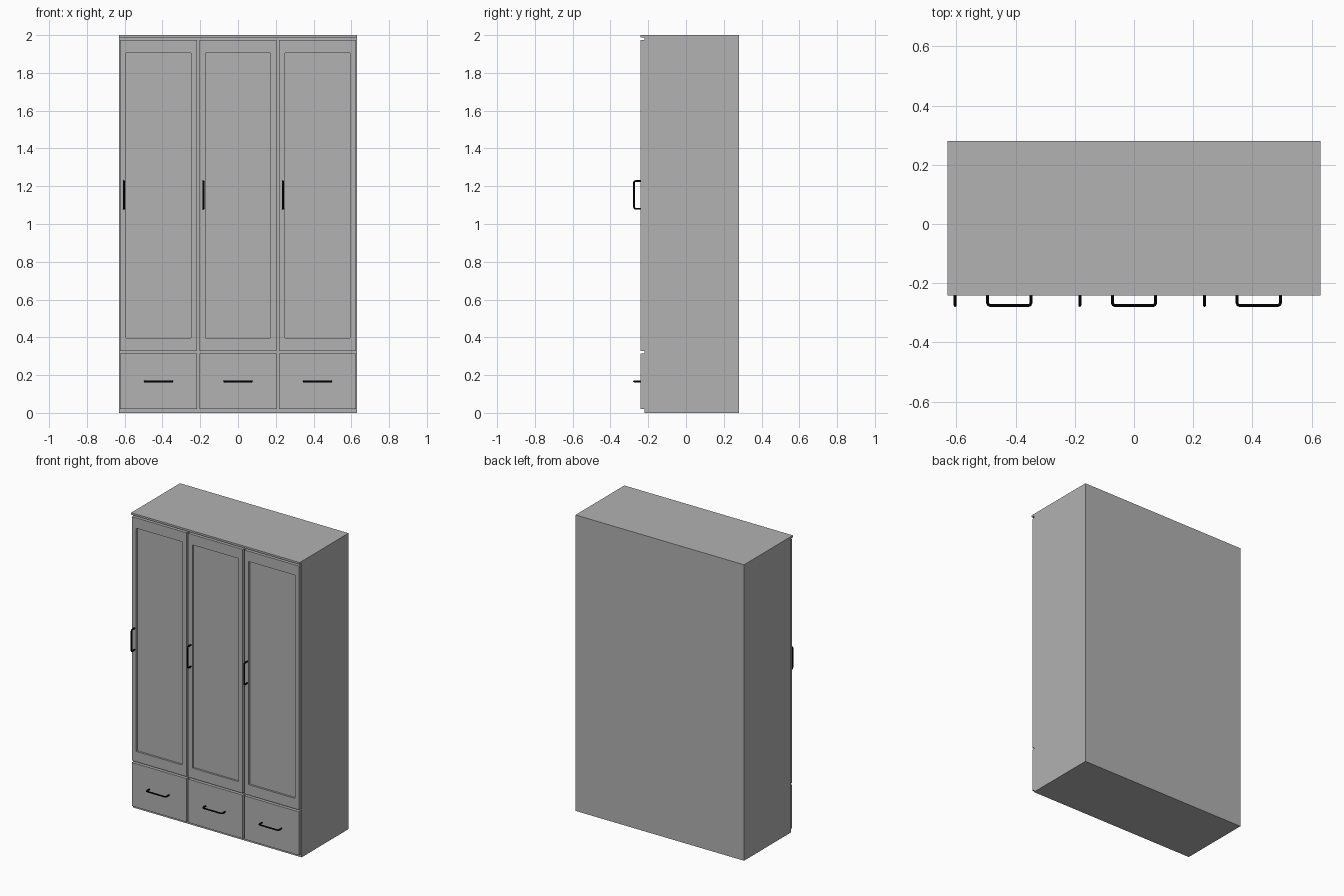
import bpy, bmesh
from mathutils import Vector

if "Cube" in bpy.data.objects:
    bpy.data.objects.remove(bpy.data.objects["Cube"])


def material(name, rgb):
    m = bpy.data.materials.new(name)
    m.diffuse_color = (*rgb, 1)
    m.use_nodes = True
    m.node_tree.nodes["Principled BSDF"].inputs["Base Color"].default_value = m.diffuse_color
    return m


GREY = material("grey_paint", (0.445, 0.445, 0.445))
BLACK = material("black_metal", (0.003, 0.003, 0.003))


def box(name, x0, x1, y0, y1, z0, z1, recess=None):
    """Box part; recess = (side margin, top/bottom margin, depth) sinks a front panel."""
    bm = bmesh.new()
    bmesh.ops.create_cube(bm, size=1)
    for v in bm.verts:
        v.co = Vector((x0 if v.co.x < 0 else x1,
                       y0 if v.co.y < 0 else y1,
                       z0 if v.co.z < 0 else z1))
    if recess:
        side, end, depth = recess
        bm.normal_update()
        front = min(bm.faces, key=lambda f: f.normal.y)
        # frame around the panel
        bmesh.ops.inset_region(bm, faces=[front], thickness=side)
        for v in front.verts:
            v.co.z = z0 + end if v.co.z < (z0 + z1) / 2 else z1 - end
        # sunken panel with straight walls
        bmesh.ops.inset_region(bm, faces=[front], thickness=0.0005)
        for v in front.verts:
            v.co.y += depth
    mesh = bpy.data.meshes.new(name)
    bm.to_mesh(mesh)
    bm.free()
    mesh.materials.append(GREY)
    ob = bpy.data.objects.new(name, mesh)
    bpy.context.collection.objects.link(ob)
    return ob


def handle(name, cx, cz, vertical):
    """Bent bar pull: round bar swept along a U with softened corners."""
    half, front, back, r, c = 0.073, -0.275, -0.235, 0.005, 0.008
    path = [(-half, back), (-half, front + c), (-half + c * 0.3, front + c * 0.3),
            (-half + c, front)]
    path += [(-a, y) for a, y in reversed(path)]
    curve = bpy.data.curves.new(name, 'CURVE')
    curve.dimensions = '3D'
    curve.bevel_depth = r
    curve.bevel_resolution = 2
    curve.use_fill_caps = True
    s = curve.splines.new('POLY')
    s.points.add(len(path) - 1)
    for p, (a, y) in zip(s.points, path):
        p.co = (cx, y, cz + a, 1) if vertical else (cx + a, y, cz, 1)
    curve.materials.append(BLACK)
    ob = bpy.data.objects.new(name, curve)
    bpy.context.collection.objects.link(ob)
    bpy.ops.object.select_all(action='DESELECT')
    ob.select_set(True)
    bpy.context.view_layer.objects.active = ob
    bpy.ops.object.convert(target='MESH')
    bpy.ops.object.shade_smooth_by_angle()


# Cabinet body and the top board that overhangs the doors
box("cabinet_body", -0.63, 0.63, -0.22, 0.28, 0, 1.987)
box("top_board", -0.63, 0.63, -0.241, 0.28, 1.987, 2)

# Three bays, each with a framed door above a plain drawer
for i, side in enumerate(("left", "middle", "right")):
    cx = (i - 1) * 0.421
    x0, x1 = cx - 0.204, cx + 0.204
    box(side + "_door", x0, x1, -0.241, -0.22, 0.327, 1.975, (0.045, 0.07, 0.012))
    box(side + "_drawer", x0, x1, -0.241, -0.22, 0.02, 0.314)
    handle(side + "_door_handle", cx - 0.183, 1.154, True)
    handle(side + "_drawer_handle", cx, 0.167, False)
